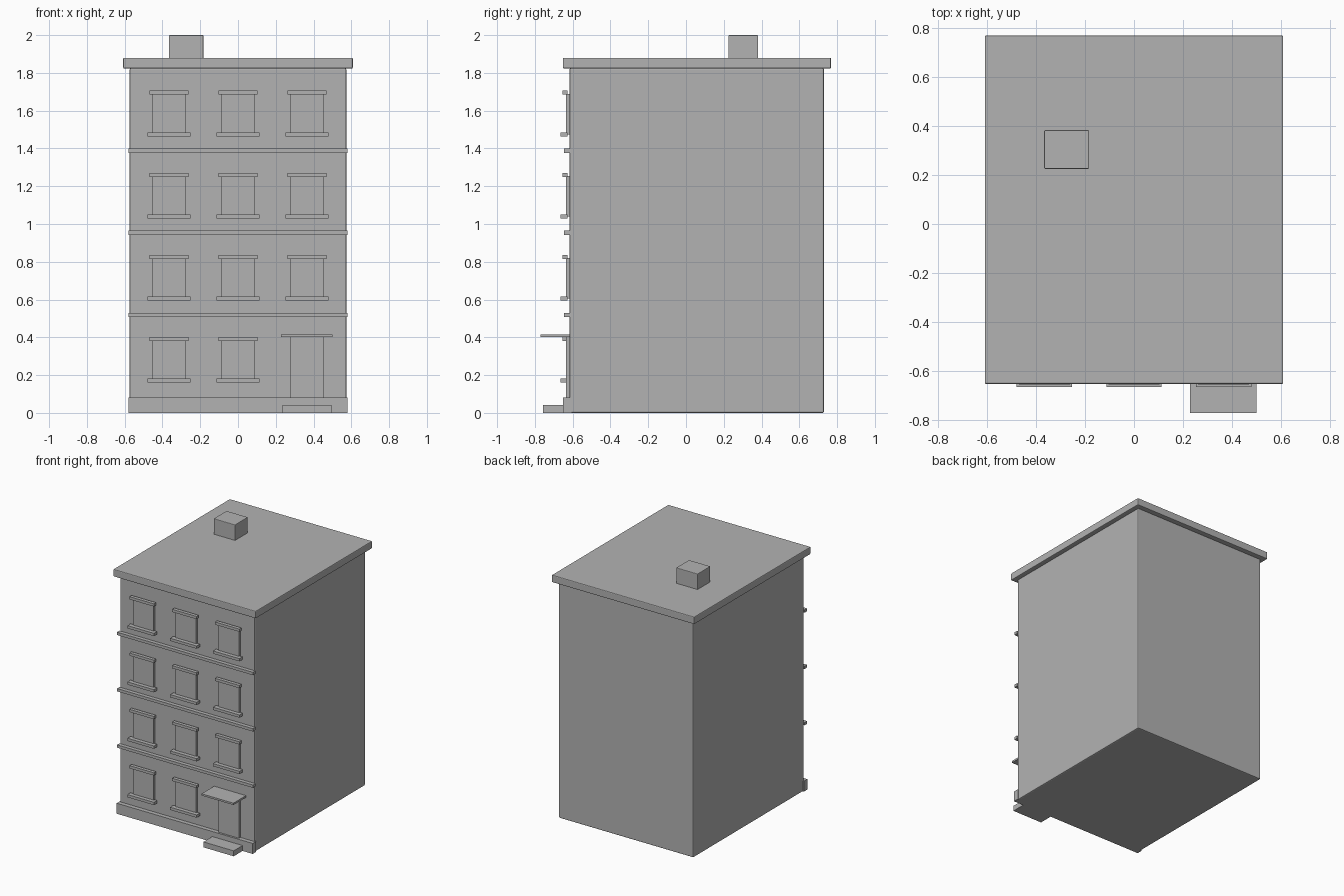
import bpy

if "Cube" in bpy.data.objects:
    bpy.data.objects.remove(bpy.data.objects["Cube"])

stone = bpy.data.materials.new("plain_grey")
stone.diffuse_color = (0.45, 0.45, 0.45, 1.0)
stone.use_nodes = True
stone.node_tree.nodes["Principled BSDF"].inputs["Base Color"].default_value = stone.diffuse_color


def box(name, x0, x1, y0, y1, z0, z1, bevel=0.0):
    """Axis-aligned block given by its limits, with optional softened edges."""
    bpy.ops.mesh.primitive_cube_add(
        size=1, location=((x0 + x1) / 2, (y0 + y1) / 2, (z0 + z1) / 2))
    ob = bpy.context.object
    ob.name = name
    ob.scale = (x1 - x0, y1 - y0, z1 - z0)
    bpy.ops.object.transform_apply(location=False, rotation=False, scale=True)
    ob.data.materials.append(stone)
    if bevel:
        mod = ob.modifiers.new("soft_edges", 'BEVEL')
        mod.width = bevel
        mod.segments = 2
    return ob


WALL = -0.617      # front wall plane
STOREY = 0.4345    # floor to floor height

# Main volumes
box("building_body", -0.574, 0.574, WALL, 0.731, 0, 1.825, 0.008)
box("roof_slab", -0.608, 0.608, -0.652, 0.768, 1.823, 1.88, 0.006)
box("chimney", -0.366, -0.183, 0.225, 0.382, 1.875, 2.0, 0.004)

# Front plinth and floor bands
box("plinth", -0.58, 0.58, -0.65, WALL + 0.01, 0, 0.081)
for i in range(3):
    z = 0.519 + i * STOREY
    box("floor_band", -0.58, 0.58, -0.646, WALL + 0.002, z - 0.011, z + 0.011)

# Windows: pane, lintel and sill; the right ground floor bay holds the door
for row in range(4):
    for col in range(3):
        if row == 0 and col == 2:
            continue
        x, z = (col - 1) * 0.365, row * STOREY
        box("window_pane", x - 0.0875, x + 0.0875, -0.635, WALL + 0.005,
            z + 0.17, z + 0.385)
        box("window_lintel", x - 0.104, x + 0.104, -0.653, -0.627,
            z + 0.381, z + 0.402)
        box("window_sill", x - 0.113, x + 0.113, -0.665, -0.627,
            z + 0.160, z + 0.181)

# Entrance
box("door", 0.277, 0.453, -0.635, WALL + 0.005, 0.07, 0.403)
box("door_canopy", 0.228, 0.5, -0.77, WALL + 0.005, 0.402, 0.416)
box("door_step", 0.236, 0.494, -0.758, -0.64, 0, 0.042)
